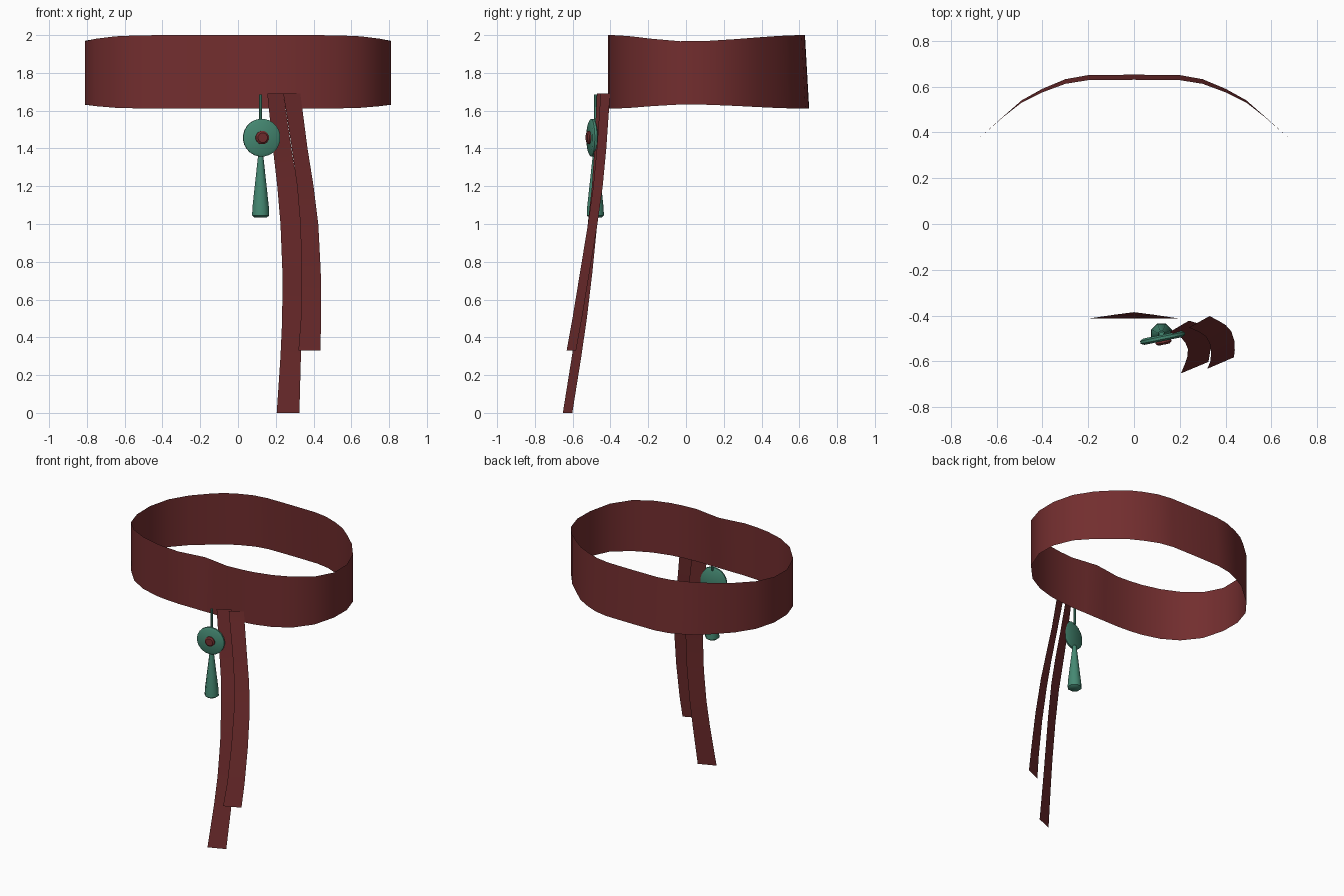
import bpy, bmesh, math
from mathutils import Matrix, Vector

cube = bpy.data.objects.get("Cube")
if cube:
    bpy.data.objects.remove(cube, do_unlink=True)


def material(name, rgb):
    m = bpy.data.materials.new(name)
    m.use_nodes = True
    m.diffuse_color = (*rgb, 1)
    m.node_tree.nodes["Principled BSDF"].inputs["Base Color"].default_value = (*rgb, 1)
    return m


red = material("dark red cloth", (0.17, 0.027, 0.028))
green = material("jade green", (0.06, 0.25, 0.17))


def add_object(name, bm, mat, angle=30):
    mesh = bpy.data.meshes.new(name)
    bm.to_mesh(mesh)
    bm.free()
    mesh.materials.append(mat)
    obj = bpy.data.objects.new(name, mesh)
    bpy.context.collection.objects.link(obj)
    bpy.ops.object.select_all(action="DESELECT")
    obj.select_set(True)
    bpy.context.view_layer.objects.active = obj
    bpy.ops.object.shade_smooth_by_angle(angle=math.radians(angle))
    return obj


def strip(name, rows, mat, closed=False):
    """Sheet of quads bridging consecutive pairs of points."""
    bm = bmesh.new()
    pairs = [[bm.verts.new(p) for p in row] for row in rows]
    following = pairs[1:] + (pairs[:1] if closed else [])
    for (a, b), (c, d) in zip(pairs, following):
        bm.faces.new((a, c, d, b))
    return add_object(name, bm, mat)


def lathe(name, profile, sides, mat, matrix, angle=30):
    """Solid of revolution about local z, from (radius, height) pairs."""
    bm = bmesh.new()
    rings = [[bm.verts.new((r * math.cos(math.tau * (i + 0.5) / sides),
                            r * math.sin(math.tau * (i + 0.5) / sides), h))
              for i in range(sides)] for r, h in profile]
    for low, high in zip(rings, rings[1:]):
        for i in range(sides):
            j = (i + 1) % sides
            bm.faces.new((low[i], low[j], high[j], high[i]))
    bm.faces.new(rings[0][::-1])
    bm.faces.new(rings[-1])
    bm.transform(matrix)
    return add_object(name, bm, mat, angle)


# Waist band: mirrored outline, edges wavy from front to back
half = [(0.08, -0.412), (0.2, -0.413), (0.31, -0.405), (0.4, -0.392), (0.53, -0.355),
        (0.65, -0.29), (0.755, -0.18), (0.81, -0.03), (0.81, 0.12), (0.76, 0.265),
        (0.67, 0.38), (0.57, 0.47), (0.49, 0.54), (0.4, 0.59), (0.3, 0.632), (0.2, 0.65)]
outline = [(0, -0.413)] + half + [(0, 0.652)] + [(-x, y) for x, y in reversed(half)]
rows = []
for x, y in outline:
    t = y / 0.41 if y < 0 else y / 0.65
    wave = math.sin(min(abs(t), 1) * math.pi / 2) ** 2
    lean = 0.022 * max(0, (y - 0.45) / 0.2)
    dip = 0.028 * max(0, 1 - abs(x) / 0.2) if y < 0 else 0
    rows.append(((x, y, 1.633 - 0.022 * wave),
                 (x, y - lean + dip, 1.967 + 0.033 * wave)))
strip("waist_band", rows, red, closed=True)

# Hanging ribbons: left x, right x, front y and height per row
long_ribbon = [(0.155, 0.24, -0.472, 1.69), (0.185, 0.283, -0.485, 1.4),
               (0.208, 0.314, -0.498, 1.2), (0.225, 0.332, -0.52, 1.0),
               (0.235, 0.34, -0.545, 0.75), (0.234, 0.338, -0.575, 0.5),
               (0.225, 0.333, -0.604, 0.3), (0.205, 0.325, -0.652, 0)]
short_ribbon = [(0.24, 0.33, -0.452, 1.69), (0.285, 0.368, -0.472, 1.4),
                (0.313, 0.4, -0.491, 1.2), (0.33, 0.425, -0.519, 1.0),
                (0.337, 0.438, -0.56, 0.75), (0.333, 0.44, -0.601, 0.5),
                (0.32, 0.436, -0.632, 0.33)]
for name, data in (("long_ribbon", long_ribbon), ("short_ribbon", short_ribbon)):
    strip(name, [((a, y, z), (b, y + 0.05, z)) for a, b, y, z in data], red)

# Pendant: cord, disc with a red centre, tassel
hang = Matrix.Translation((0.12, -0.48, 0))
lathe("pendant_cord", [(0.009, 1.54), (0.009, 1.685)], 8, green, hang)
facing = Vector((0.2, -0.97, 0)).to_track_quat("Z", "Y").to_matrix().to_4x4()
disc = Matrix.Translation((0.125, -0.497, 1.457)) @ facing
lathe("pendant_disc", [(0.085, -0.014), (0.1, -0.006), (0.1, 0.006), (0.085, 0.014)],
      24, green, disc)
lathe("pendant_gem", [(0.036, 0.01), (0.036, 0.022), (0.026, 0.03)], 12, red, disc)
lathe("pendant_tassel", [(0.036, 1.035), (0.049, 1.045), (0.047, 1.09), (0.034, 1.2), (0.014, 1.37)],
      8, green, hang, 50)
